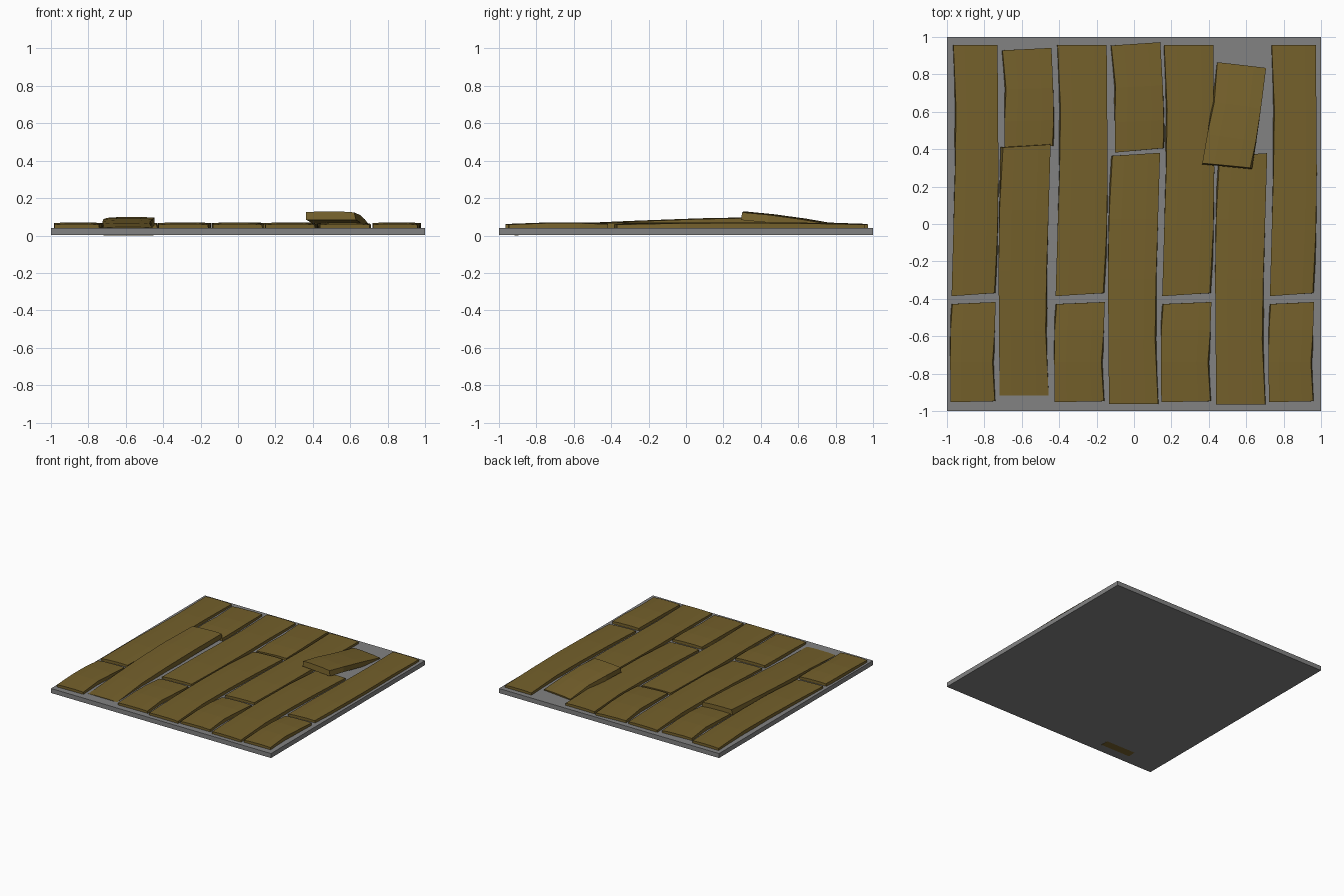
import bpy, bmesh
from math import radians
from mathutils import Matrix, Vector

if "Cube" in bpy.data.objects:
    bpy.data.objects.remove(bpy.data.objects["Cube"])

S = 186.75  # outline units per model unit


def material(name, color):
    m = bpy.data.materials.new(name)
    m.diffuse_color = (*color, 1)
    m.use_nodes = True
    m.node_tree.nodes["Principled BSDF"].inputs["Base Color"].default_value = m.diffuse_color
    return m


wood = material("wood", (.175, .117, .024))
stone = material("dark_grey", (.224, .224, .224))

# Sections: y left, y right, top left/right x, bottom left/right x, sag
LONG = [(125, 125, -24, 25, -25, 25, -.008),
        (60, 60, -21, 25.5, -23, 25.5, -.001),
        (0, 0, -22, 26, -22.5, 26, 0),
        (-60, -60, -24, 25, -24, 25.5, -.001),
        (-126, -123, -26, 21.5, -26, 24, -.008)]
SHORT = [(48, 50, -23, 25, -25, 25, -.006),
         (22, 22, -25, 24, -25.5, 24, 0),
         (-10, -10, -25.5, 21.5, -25.5, 23.5, 0),
         (-50, -49, -25, 24, -25, 25.5, -.008)]


def plank(name, sections, cx, cy, z=.025, width=1, length=1, turn=0, tilt=0, roll=0):
    """Loft a bent, slightly crowned board through its cross-sections."""
    bm = bmesh.new()
    rings = []
    for yl, yr, tl, tr, bl, br, sag in sections:
        ring = []
        for f in (0, .25, .75, 1):
            crown = .045 if 0 < f < 1 else .041
            ring.append(bm.verts.new(((tl + (tr - tl) * f) * width / S,
                                      (yl + (yr - yl) * f) * length / S, crown + sag)))
        for x, y in ((br, yr), (bl, yl)):
            ring.append(bm.verts.new((x * width / S, y * length / S, sag)))
        rings.append(ring)
    for a, b in zip(rings, rings[1:]):
        for i in range(6):
            j = (i + 1) % 6
            bm.faces.new((a[i], a[j], b[j], b[i]))
    bm.faces.new(rings[0])
    bm.faces.new(rings[-1])
    bmesh.ops.recalc_face_normals(bm, faces=bm.faces)
    bm.transform(Matrix.Translation(Vector((cx, cy, z)))
                 @ Matrix.Rotation(radians(roll), 4, 'Y')
                 @ Matrix.Rotation(radians(tilt), 4, 'X')
                 @ Matrix.Rotation(radians(turn), 4, 'Z'))
    me = bpy.data.meshes.new(name)
    bm.to_mesh(me)
    bm.free()
    me.materials.append(wood)
    bpy.context.collection.objects.link(bpy.data.objects.new(name, me))


# Floor slab
bpy.ops.mesh.primitive_cube_add(size=1, location=(0, 0, .0225))
slab = bpy.context.object
slab.name = "floor_slab"
slab.scale = (2, 2, .037)
slab.data.materials.append(stone)

# Odd columns: long board at the back, short board at the front
for n, x, w in ((1, -.85, .9), (3, -.28, 1), (5, .29, 1), (7, .852, .9)):
    plank(f"long_plank_{n}", LONG, x, .289, width=w)
    plank(f"short_plank_{n}", SHORT, x - .01, -.685, width=w)

# Even columns: the same boards turned around, some lifted or loose
plank("long_plank_2_lifted", LONG, -.585, -.2475, z=.035, turn=180, tilt=2.3)
plank("long_plank_4", LONG, .0, -.294, turn=180)
plank("long_plank_6", LONG, .573, -.296, turn=180)
plank("short_plank_2", SHORT, -.567, .67, turn=181.7)
plank("short_plank_4", SHORT, .02, .677, length=1.08, turn=182.6)
plank("short_plank_6_loose", SHORT, .535, .575, z=.053, length=1.04,
      turn=172, tilt=-7.6, roll=1)
